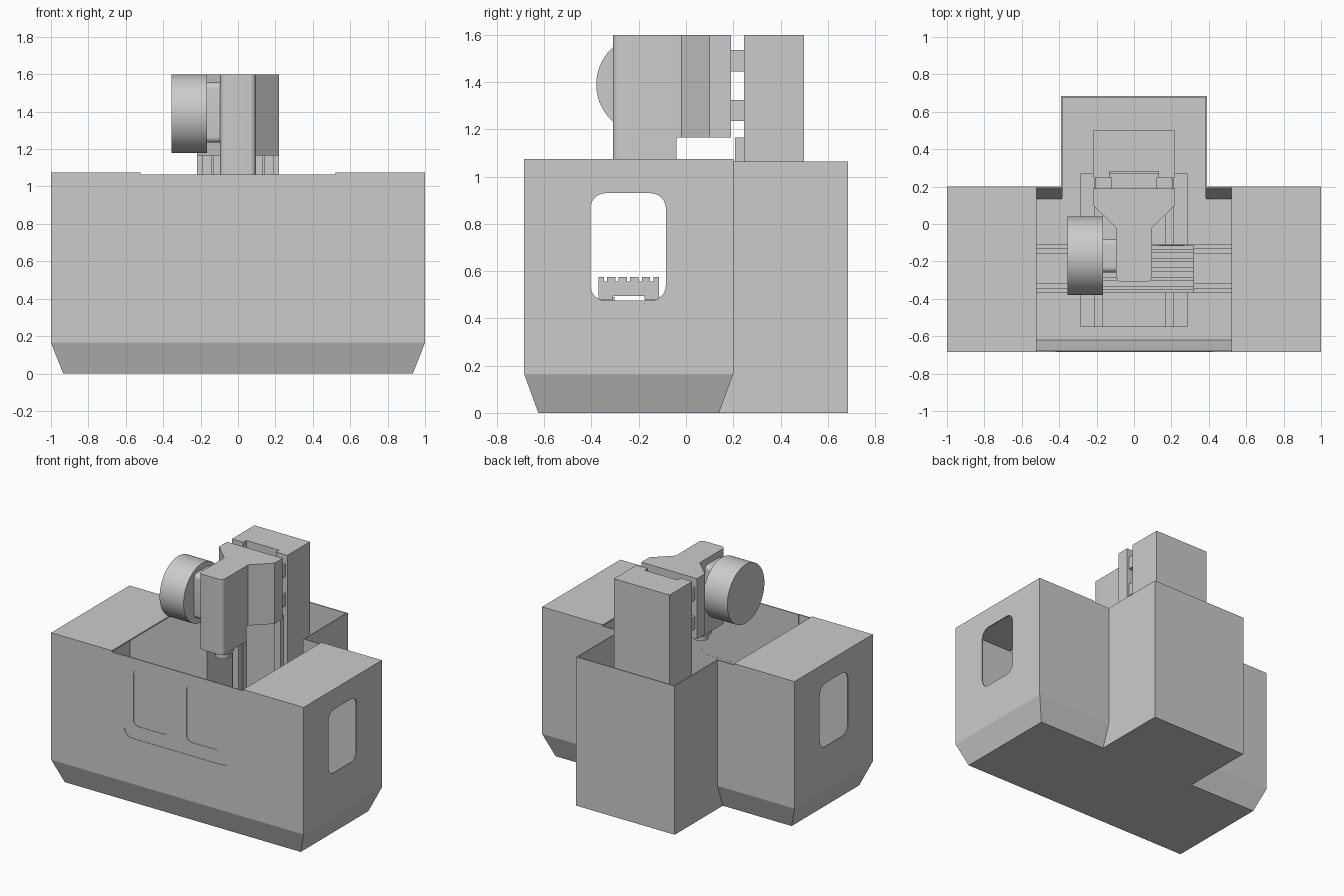
import bpy, bmesh, math

cube = bpy.data.objects.get("Cube")
if cube:
    bpy.data.objects.remove(cube, do_unlink=True)

grey = bpy.data.materials.new("machine_grey")
grey.use_nodes = True
colour = (0.6, 0.6, 0.6, 1)
grey.diffuse_color = colour
grey.node_tree.nodes["Principled BSDF"].inputs["Base Color"].default_value = colour


def finish(name, bm):
    bmesh.ops.recalc_face_normals(bm, faces=bm.faces)
    mesh = bpy.data.meshes.new(name)
    bm.to_mesh(mesh)
    bm.free()
    mesh.materials.append(grey)
    ob = bpy.data.objects.new(name, mesh)
    bpy.context.collection.objects.link(ob)
    return ob


def place(axis, a, b, d):
    return {"x": (d, a, b), "y": (a, d, b), "z": (a, b, d)}[axis]


def loft(name, axis, outline_lo, lo, outline_hi, hi):
    """Solid between two outlines with equal point counts."""
    bm = bmesh.new()
    low = [bm.verts.new(place(axis, a, b, lo)) for a, b in outline_lo]
    top = [bm.verts.new(place(axis, a, b, hi)) for a, b in outline_hi]
    bm.faces.new(low)
    bm.faces.new(top)
    n = len(low)
    for i in range(n):
        j = (i + 1) % n
        bm.faces.new((low[i], low[j], top[j], top[i]))
    return finish(name, bm)


def prism(name, axis, outline, lo, hi):
    return loft(name, axis, outline, lo, outline, hi)


def rect(a0, a1, b0, b1):
    return [(a0, b0), (a1, b0), (a1, b1), (a0, b1)]


def box(name, x0, x1, y0, y1, z0, z1):
    return prism(name, "z", rect(x0, x1, y0, y1), z0, z1)


def round_rect(a0, a1, b0, b1, r, steps=6):
    pts = []
    centres = rect(a0 + r, a1 - r, b0 + r, b1 - r)
    for k, (a, b) in enumerate(centres):
        for s in range(steps + 1):
            t = math.pi * (1 + k / 2 + s / steps / 2)
            pts.append((a + r * math.cos(t), b + r * math.sin(t)))
    return pts


def circle(a, b, r, n=48):
    return [(a + r * math.cos(math.tau * i / n), b + r * math.sin(math.tau * i / n))
            for i in range(n)]


def apply(ob, mod):
    bpy.context.view_layer.objects.active = ob
    bpy.ops.object.modifier_apply(modifier=mod.name)


def cut(ob, cutter):
    mod = ob.modifiers.new("cut", "BOOLEAN")
    mod.operation = "DIFFERENCE"
    mod.solver = "EXACT"
    mod.object = cutter
    apply(ob, mod)
    bpy.data.objects.remove(cutter, do_unlink=True)


def smooth(ob):
    bpy.ops.object.select_all(action="DESELECT")
    ob.select_set(True)
    bpy.context.view_layer.objects.active = ob
    bpy.ops.object.shade_smooth_by_angle(angle=math.radians(30))


# Open T-shaped enclosure with a tapered foot
def t_outline(x, front, back):
    half = [(x, front), (x, back), (0.39, back), (0.39, 0.685)]
    return half + [(-a, b) for a, b in reversed(half)]


bm = bmesh.new()
rings = [[bm.verts.new((x, y, z)) for x, y in t_outline(w, f, b)]
         for w, f, b, z in ((0.935, -0.625, 0.14, 0), (1, -0.685, 0.2, 0.165),
                            (1, -0.685, 0.2, 1.065))]
bm.faces.new(rings[0])
for low, top in zip(rings, rings[1:]):
    for i in range(8):
        j = (i + 1) % 8
        bm.faces.new((low[i], low[j], top[j], top[i]))
bmesh.ops.recalc_face_normals(bm, faces=bm.faces)
# The floor must face down so the wall thickness grows inward
if rings[0][0].link_faces and min(bm.faces, key=lambda f: f.calc_center_median().z).normal.z > 0:
    bmesh.ops.reverse_faces(bm, faces=bm.faces)
mesh = bpy.data.meshes.new("enclosure")
bm.to_mesh(mesh)
bm.free()
mesh.materials.append(grey)
shell = bpy.data.objects.new("enclosure", mesh)
bpy.context.collection.objects.link(shell)
wall = shell.modifiers.new("wall", "SOLIDIFY")
wall.thickness = 0.008
wall.offset = -1
wall.use_even_offset = True
apply(shell, wall)
cut(shell, prism("window_cutter", "x", round_rect(-0.405, -0.085, 0.475, 0.93, 0.065), -1.2, 1.2))
cut(shell, prism("door_cutter", "y", round_rect(-0.42, 0.42, 0.49, 1.3, 0.06), -0.75, -0.6))

# Sliding door with two panes
door_shape = [(a, min(b, 1.065)) for a, b in round_rect(-0.42, 0.42, 0.49, 1.125, 0.06)]
door = prism("door", "y", door_shape, -0.682, -0.674)
for side, x0 in (("right", -0.35), ("left", 0.07)):
    pane = round_rect(x0, x0 + 0.28, 0.585, 0.99, 0.04)
    cut(door, prism("pane_cutter", "y", pane, -0.75, -0.6))
    prism("door_pane_" + side, "y", pane, -0.679, -0.675)

# Covers, machine bed rails and column guides on both sides
for side, s in (("right", -1), ("left", 1)):
    def pair(name, xa, xb, *rest):
        return box(name + "_" + side, *sorted((s * xa, s * xb)), *rest)
    pair("top_cover", 0.52, 1, -0.685, 0.2, 1.065, 1.075)
    pair("bed_rail", 0.165, 0.215, -0.55, 0.24, 0.2, 0.25)
    pair("bed_carriage", 0.15, 0.23, -0.35, -0.12, 0.225, 0.28)
    pair("column_rail", 0.14, 0.19, 0.207, 0.25, 0.2, 1.165)
    for z in (1.235, 1.445):
        pair("column_carriage", 0.12, 0.205, 0.18, 0.25, z, z + 0.09)

# Bed, saddle and its rails
box("machine_bed", -0.285, 0.285, -0.55, 0.27, 0.005, 0.2)
box("saddle", -0.52, 0.52, -0.365, -0.11, 0.28, 0.41)
for y in (-0.332, -0.143):
    box("saddle_rail", -0.52, 0.52, y - 0.014, y + 0.014, 0.41, 0.47)
    for x in (-0.2, 0.2):
        box("table_carriage", x - 0.07, x + 0.07, y - 0.03, y + 0.03, 0.43, 0.49)

# Slotted work table with a relieved underside
table = [(-0.37, 0.48), (-0.31, 0.48), (-0.31, 0.495), (-0.175, 0.495),
         (-0.175, 0.48), (-0.115, 0.48), (-0.115, 0.575)]
for i in range(5):
    y = -0.145 - i * 0.049
    table += [(y + 0.007, 0.575), (y + 0.007, 0.557), (y - 0.007, 0.557), (y - 0.007, 0.575)]
table.append((-0.37, 0.575))
prism("work_table", "x", table, -0.32, 0.32)


def mirrored(half):
    return half + [(-a, b) for a, b in reversed(half)]


# Column with a recessed front channel
prism("column", "z", mirrored([(0.13, 0.28), (0.13, 0.245), (0.22, 0.245), (0.22, 0.5)]), 0.005, 1.6)

# Spindle head: wide tapering back and a deeper rounded nose
prism("head_back", "z", mirrored([(0.095, -0.04), (0.095, -0.02), (0.22, 0.1), (0.22, 0.19)]), 1.165, 1.6)
nose = [(a, min(b, -0.04)) for a, b in round_rect(-0.095, 0.095, -0.31, 0, 0.03)]
smooth(prism("head_nose", "z", nose, 1.06, 1.6))
for name, r, z0, z1 in (("spindle_collar", 0.07, 1.02, 1.07),
                        ("spindle", 0.05, 0.98, 1.03)):
    smooth(prism(name, "z", circle(0, -0.17, r, 32), z0, z1))

# Tool drum on the side of the head
smooth(prism("tool_drum", "x", circle(-0.17, 1.39, 0.21, 64), -0.355, -0.165))
smooth(prism("drum_mount", "x", round_rect(-0.26, -0.08, 1.235, 1.555, 0.03), -0.17, -0.09))
